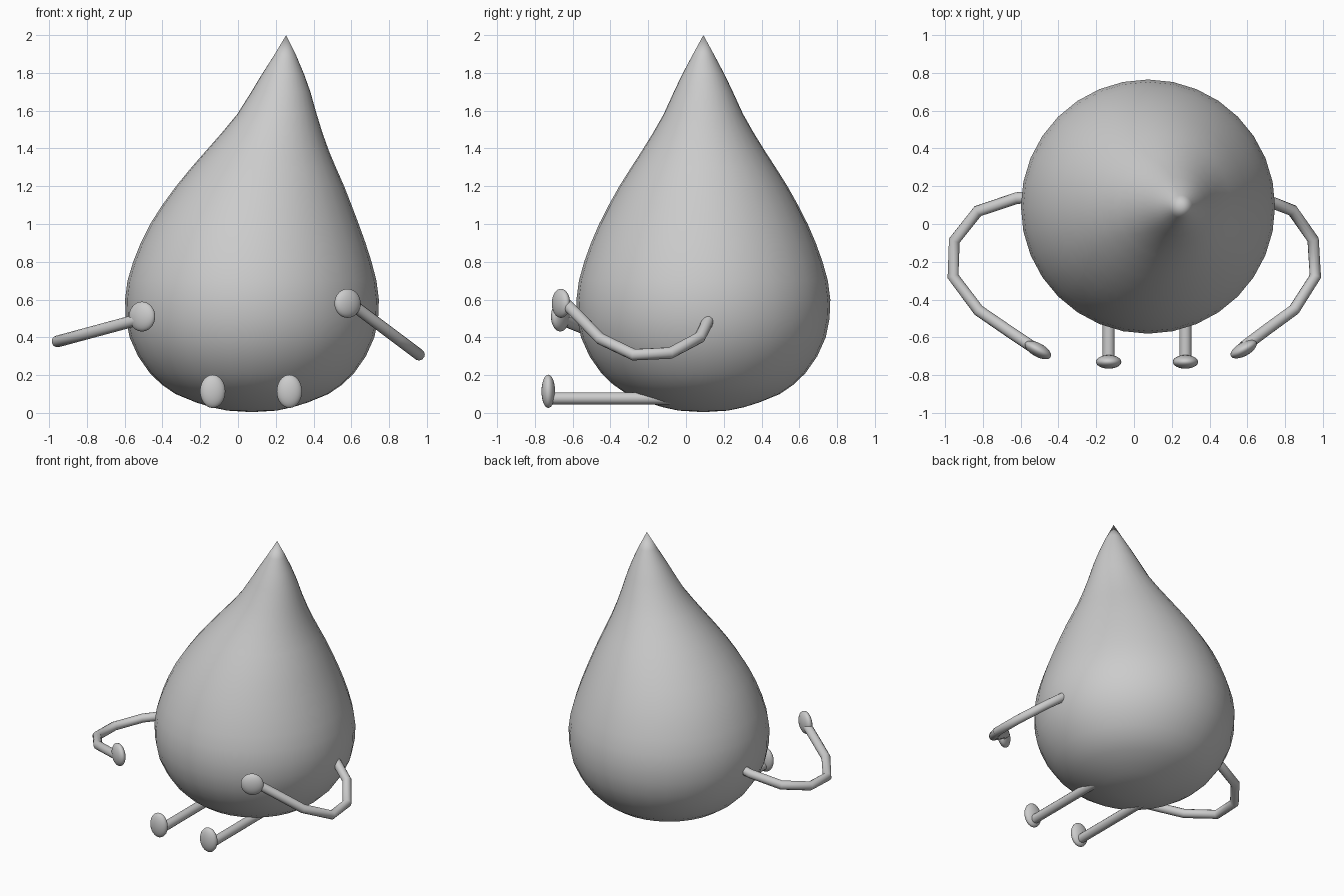
import bpy, bmesh, math
from mathutils import Vector

if "Cube" in bpy.data.objects:
    bpy.data.objects.remove(bpy.data.objects["Cube"])


def finish(obj, name, angle=60):
    obj.name = name
    bpy.ops.object.select_all(action='DESELECT')
    obj.select_set(True)
    bpy.context.view_layer.objects.active = obj
    bpy.ops.object.shade_smooth_by_angle(angle=math.radians(angle))


def tube(name, points, radius):
    curve = bpy.data.curves.new(name, 'CURVE')
    curve.dimensions = '3D'
    curve.bevel_depth = radius
    curve.bevel_resolution = 4
    curve.use_fill_caps = True
    spline = curve.splines.new('POLY')
    spline.points.add(len(points) - 1)
    for p, co in zip(spline.points, points):
        p.co = (*co, 1)
    obj = bpy.data.objects.new(name, curve)
    bpy.context.collection.objects.link(obj)
    bpy.ops.object.select_all(action='DESELECT')
    obj.select_set(True)
    bpy.context.view_layer.objects.active = obj
    bpy.ops.object.convert(target='MESH')
    finish(bpy.context.object, name, 40)


def ellipsoid(name, center, size, turn=0):
    bpy.ops.mesh.primitive_uv_sphere_add(segments=32, ring_count=16, location=center,
                                         rotation=(0, 0, turn))
    obj = bpy.context.object
    obj.scale = size
    finish(obj, name)


# Teardrop body: rings of (height, radius, x centre) leaning toward the tip
SIDES = 32
CENTRE_Y = 0.092
rings = [(0.012, 0.13, 0.074), (0.03, 0.215, 0.074), (0.055, 0.295, 0.074),
         (0.10, 0.405, 0.074), (0.15, 0.478, 0.074), (0.21, 0.54, 0.074),
         (0.30, 0.603, 0.074), (0.40, 0.648, 0.074), (0.50, 0.668, 0.074),
         (0.60, 0.672, 0.074), (0.70, 0.659, 0.074), (0.80, 0.631, 0.076),
         (0.90, 0.595, 0.08), (1.00, 0.552, 0.087), (1.10, 0.501, 0.1),
         (1.20, 0.445, 0.117), (1.30, 0.382, 0.136), (1.38, 0.33, 0.154),
         (1.48, 0.268, 0.18), (1.58, 0.211, 0.206), (1.70, 0.156, 0.227),
         (1.79, 0.113, 0.238), (1.89, 0.06, 0.249)]
bm = bmesh.new()
loops = []
for z, r, cx in rings:
    loops.append([bm.verts.new((cx + r * math.cos(a), CENTRE_Y + r * math.sin(a), z))
                  for a in (2 * math.pi * i / SIDES for i in range(SIDES))])
bottom = bm.verts.new((0.074, CENTRE_Y, 0.004))
tip = bm.verts.new((0.255, CENTRE_Y, 2.0))
for i in range(SIDES):
    j = (i + 1) % SIDES
    for low, high in zip(loops, loops[1:]):
        bm.faces.new((low[i], low[j], high[j], high[i]))
    bm.faces.new((bottom, loops[0][j], loops[0][i]))
    bm.faces.new((loops[-1][i], loops[-1][j], tip))
mesh = bpy.data.meshes.new("body")
bm.to_mesh(mesh)
bm.free()
body = bpy.data.objects.new("body", mesh)
bpy.context.collection.objects.link(body)
finish(body, "body")

# Legs and feet
for side, x in (("left", -0.134), ("right", 0.272)):
    tube(side + "_leg", [(x, -0.72, 0.077), (x, 0.0, 0.077)], 0.032)
    ellipsoid(side + "_foot", (x, -0.729, 0.114), (0.067, 0.036, 0.088))

# Arms: each is a flat bent arc lying in a tilted plane
left_path = [(-0.56, 0.14), (-0.62, 0.137), (-0.826, 0.068), (-0.95, -0.088),
             (-0.957, -0.277), (-0.822, -0.457), (-0.66, -0.568), (-0.53, -0.655)]
right_path = [(0.70, 0.122), (0.74, 0.11), (0.838, 0.072), (0.947, -0.083),
              (0.959, -0.277), (0.847, -0.453), (0.697, -0.562), (0.58, -0.65)]
tube("left_arm", [(x, y, 0.378 + (x + 0.957) * 0.27) for x, y in left_path], 0.031)
tube("right_arm", [(x, y, 0.308 + (0.959 - x) * 0.75) for x, y in right_path], 0.031)

# Flattened hands
ellipsoid("left_hand", (-0.508, -0.666, 0.51), (0.077, 0.036, 0.079), math.radians(-29))
ellipsoid("right_hand", (0.58, -0.662, 0.58), (0.077, 0.036, 0.077), math.radians(29))
